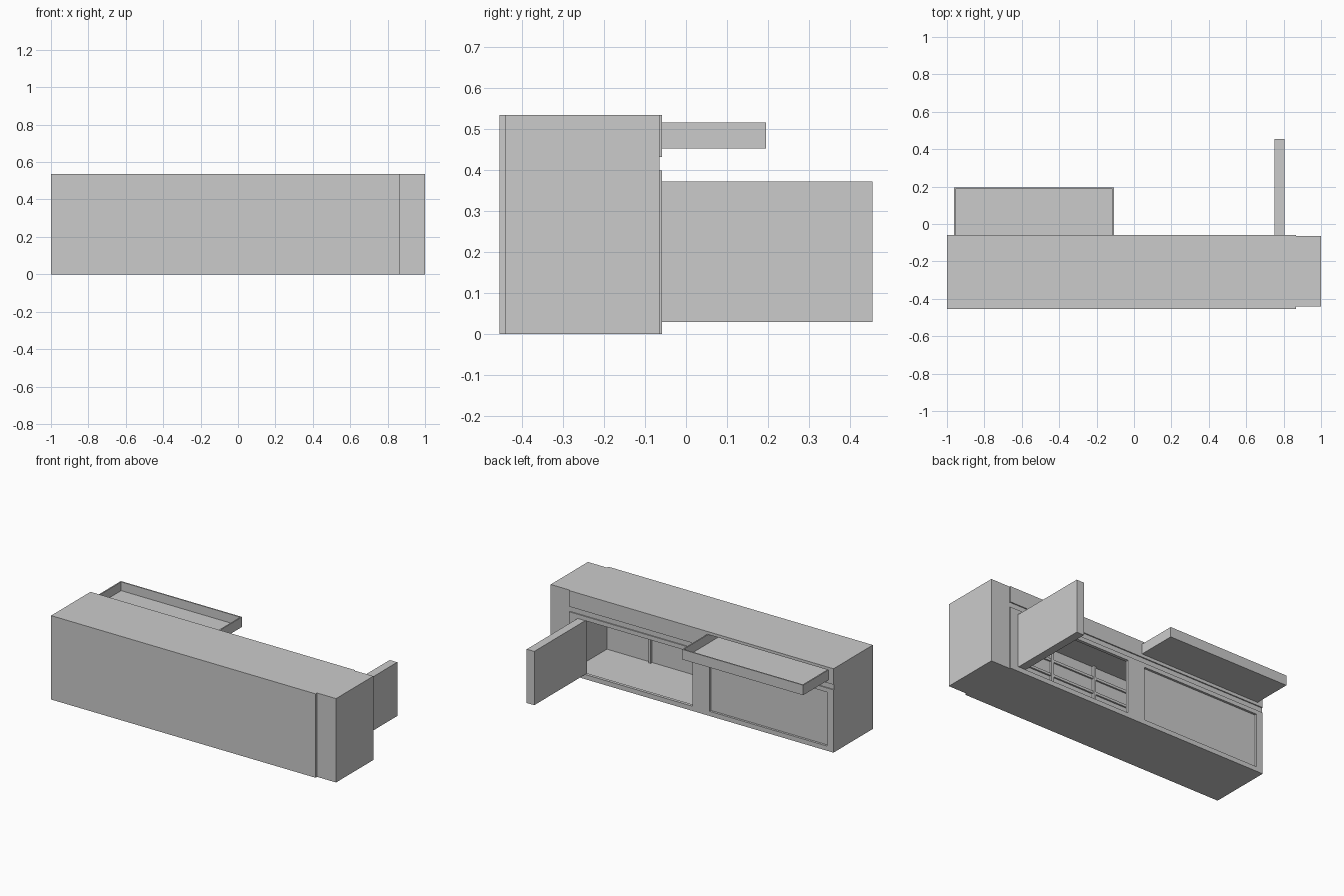
import bpy

if "Cube" in bpy.data.objects:
    bpy.data.objects.remove(bpy.data.objects["Cube"])


def box(name, x, y, z):
    """Axis-aligned box from three (min, max) ranges."""
    bpy.ops.mesh.primitive_cube_add(size=1)
    ob = bpy.context.object
    ob.name = name
    ob.location = [(a + b) / 2 for a, b in (x, y, z)]
    ob.scale = [b - a for a, b in (x, y, z)]
    bpy.ops.object.transform_apply(location=True, scale=True)
    return ob


def frame(name, x, z, y, hole_x, hole_z):
    """Four boxes in the xz plane around a rectangular opening."""
    box(name + "_left", (x[0], hole_x[0]), y, z)
    box(name + "_right", (hole_x[1], x[1]), y, z)
    box(name + "_bottom", hole_x, y, (z[0], hole_z[0]))
    box(name + "_top", hole_x, y, (hole_z[1], z[1]))


L, R, MID = -1.0, 0.866, -0.067
TOP = 0.535
FRONT, BACK, INNER = -0.455, -0.058, -0.065
T = 0.015

# carcass: plain front, floor, top and end walls
box("front_panel", (L, R), (FRONT, FRONT + T), (0, TOP))
box("floor_board", (L, R), (FRONT + T, INNER), (0, T))
box("top_board", (L, R), (FRONT + T, INNER), (TOP - T, TOP))
box("left_wall", (L, L + T), (FRONT + T, INNER), (T, TOP - T))
box("end_block", (R, 1.0), (-0.44, INNER), (0, TOP))

# studs and rails stiffening the inside of the front panel
for i in range(1, 6):
    x = L + i * (R - L) / 6
    box("stud", (x - 0.008, x + 0.008), (-0.44, -0.425), (T, TOP - T))
for z in (0.35, 0.445):
    box("inner_rail", (L + T, R), (-0.44, -0.43), (z - 0.008, z + 0.008))

# back face: two lower door frames
door_z = (0.03, 0.373)
left_hole, right_hole = (-0.955, -0.125), (-0.005, 0.81)
for name, xs, hole in (("left_door_frame", (L, MID), left_hole),
                       ("right_door_frame", (MID, R), right_hole)):
    frame(name, xs, (0, 0.40), (BACK - 0.02, BACK), hole, door_z)

# recessed strip and upper drawer band with one drawer opening
box("recessed_strip", (L, R), (BACK - 0.02, INNER), (0.40, 0.433))
frame("drawer_frame", (L, MID), (0.433, TOP), (BACK - 0.02, BACK),
      (-0.965, -0.11), (0.453, 0.517))
box("upper_panel", (MID, R), (BACK - 0.02, BACK), (0.433, TOP))

# closed door, slightly recessed, and open door standing out
box("closed_door", left_hole, (BACK - 0.03, BACK - 0.014), door_z)
box("open_door", (0.752, 0.805), (BACK - 0.02, 0.455), door_z)

# pulled-out drawer: open tray
dx, dy, dz, w = (-0.963, -0.108), (-0.18, 0.195), (0.453, 0.517), 0.008
box("drawer_bottom", dx, dy, (dz[0], dz[0] + w))
for side, x in (("left", dx[0]), ("right", dx[1] - w)):
    box("drawer_side_" + side, (x, x + w), dy, (dz[0] + w, dz[1]))
for end, y in (("inner", dy[0]), ("outer", dy[1] - w)):
    box("drawer_end_" + end, (dx[0] + w, dx[1] - w), (y, y + w), (dz[0] + w, dz[1]))
